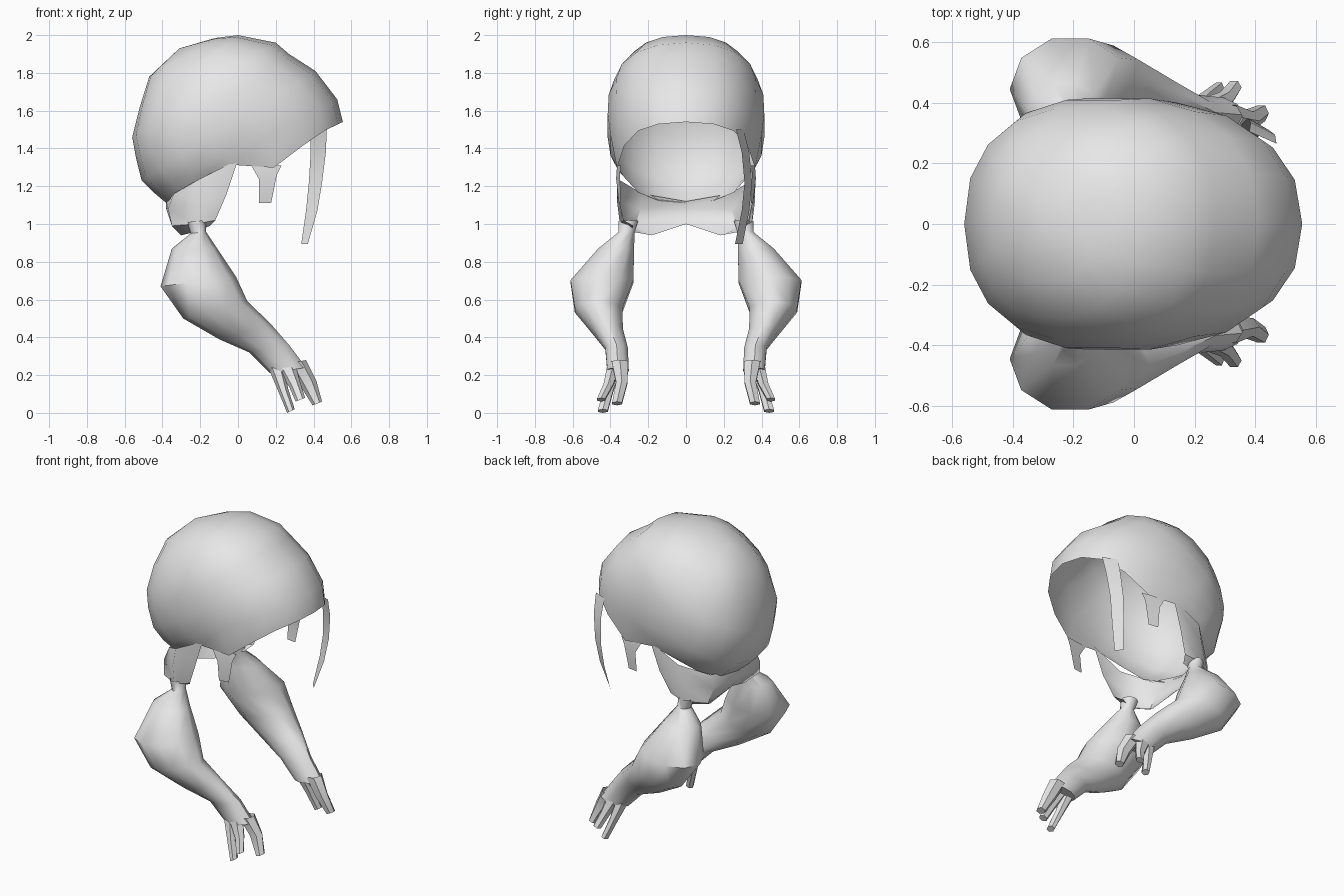
import bpy, math
from mathutils import Vector

if "Cube" in bpy.data.objects:
    bpy.data.objects.remove(bpy.data.objects["Cube"])

hair = bpy.data.materials.new("hair_grey")
hair.diffuse_color = (0.8, 0.8, 0.8, 1)
hair.use_nodes = True
hair.node_tree.nodes["Principled BSDF"].inputs["Base Color"].default_value = hair.diffuse_color


def make(name, verts, faces, angle=50):
    me = bpy.data.meshes.new(name)
    me.from_pydata([tuple(v) for v in verts], [], faces)
    me.materials.append(hair)
    ob = bpy.data.objects.new(name, me)
    bpy.context.collection.objects.link(ob)
    bpy.ops.object.select_all(action='DESELECT')
    ob.select_set(True)
    bpy.context.view_layer.objects.active = ob
    bpy.ops.object.mode_set(mode='EDIT')
    bpy.ops.mesh.select_all(action='SELECT')
    bpy.ops.mesh.normals_make_consistent(inside=False)
    bpy.ops.object.mode_set(mode='OBJECT')
    bpy.ops.object.shade_smooth_by_angle(angle=math.radians(angle))
    return ob


def loft(name, rows, closed=True, pole=None, cap_end=False, angle=50):
    """Skin a list of equal-length rows; optional pole point after the last row."""
    n = len(rows[0])
    verts = [p for r in rows for p in r]
    faces = []
    m = n if closed else n - 1
    for k in range(len(rows) - 1):
        for i in range(m):
            j = (i + 1) % n
            faces.append((k*n + i, k*n + j, (k+1)*n + j, (k+1)*n + i))
    last = (len(rows) - 1) * n
    if pole:
        verts.append(pole)
        faces += [(last + i, last + (i+1) % n, len(verts) - 1) for i in range(m)]
    if cap_end:
        faces.append(tuple(last + i for i in range(n)))
    return make(name, verts, faces, angle)


def ring(a, b, y0, y1, n, power=2.0):
    """Oval from point a to point b (x, z), spanning y0..y1 sideways."""
    pts = []
    for i in range(n):
        t = 2 * math.pi * i / n
        c, s = math.cos(t), math.sin(t)
        c = math.copysign(abs(c) ** (2 / power), c)
        s = math.copysign(abs(s) ** (2 / power), s)
        u = (1 + c) / 2
        pts.append(Vector((a[0] + (b[0]-a[0])*u, (y0+y1)/2 + (y1-y0)/2*s,
                           a[1] + (b[1]-a[1])*u)))
    return pts


# Hair cap: fanned rings from the hairline up to the crown (back, front, half width)
cap = [((-.38, 1.11), (.555, 1.54), .37), ((-.45, 1.17), (.525, 1.66), .405),
       ((-.51, 1.23), (.41, 1.81), .42), ((-.54, 1.35), (.27, 1.90), .415),
       ((-.56, 1.46), (.20, 1.96), .385), ((-.52, 1.62), (0, 2.0), .31),
       ((-.47, 1.78), (-.12, 1.985), .19)]
rows = [ring(a, b, -w, w, 18, 2.3) for a, b, w in cap]
for p in rows[0]:      # wavy hairline at the sides
    p.z += .05 * math.exp(-((p.x + .1) / .15) ** 2) - .08 * math.exp(-((p.x - .22) / .12) ** 2)
loft("hair_cap", rows, pole=(-.31, 0, 1.93))

# Nape: curved sheet under the cap, listed from side front to centre back
half = [[(0, .37, 1.34), (-.2, .365, 1.24), (-.34, .23, 1.16), (-.38, 0, 1.12)],
        [(-.06, .36, 1.16), (-.22, .365, 1.12), (-.37, .24, 1.08), (-.38, 0, 1.08)],
        [(-.12, .33, 1.02), (-.22, .35, 1.0), (-.35, .27, .99), (-.36, 0, 1.03)],
        [(-.15, .28, .99), (-.22, .29, .96), (-.3, .18, .94), (-.34, 0, 1.0)]]
loft("nape", [r + [(x, -y, z) for x, y, z in r[-2::-1]] for r in half], closed=False)

# Bunch sections: lower back point, upper front point, inner y, outer y
bunch = [((-.27, 1.01), (-.17, 1.02), .25, .36), ((-.25, .95), (-.17, .96), .27, .36),
         ((-.35, .87), (-.11, .87), .27, .47), ((-.41, .67), (-.01, .72), .27, .62),
         ((-.29, .50), (.05, .59), .33, .595), ((-.10, .39), (.17, .475), .33, .50),
         ((.06, .32), (.27, .36), .305, .43), ((.17, .21), (.36, .24), .30, .42)]
# Strand paths at the bunch ends: points with half width in x and y
strands = [[(.31, .35, .27, .05, .05), (.37, .34, .16, .045, .035), (.42, .365, .05, .025, .03)],
           [(.25, .38, .26, .05, .04), (.30, .41, .15, .03, .03), (.33, .45, .07, .025, .025)],
           [(.20, .37, .25, .04, .04), (.24, .41, .12, .025, .03), (.28, .44, .01, .02, .03)]]
for side, s in (("left", 1), ("right", -1)):
    loft(side + "_bunch", [ring(a, b, s*y0, s*y1, 10) for a, b, y0, y1 in bunch], cap_end=True)
    for i, path in enumerate(strands):
        loft(f"{side}_strand_{i+1}",
             [ring((x-hx, z-.01), (x+hx, z+.01), s*(y-hy), s*(y+hy), 6) for x, y, z, hx, hy in path],
             cap_end=True)
    # Sideburn
    loft(side + "_sideburn", [[(.07, s*.365, 1.31), (.23, s*.345, 1.31)],
                              [(.11, s*.37, 1.24), (.205, s*.35, 1.26)],
                              [(.11, s*.355, 1.11), (.175, s*.345, 1.11)]], closed=False)

# Single long fringe strand on one side
lock = [(.38, .47, .29, 1.50), (.385, .465, .32, 1.38), (.375, .445, .335, 1.22),
        (.36, .42, .32, 1.07), (.335, .37, .285, .895)]
loft("fringe_strand", [[(x0, y+.015, z), (x1, y-.025, z)] for x0, x1, y, z in lock], closed=False)
